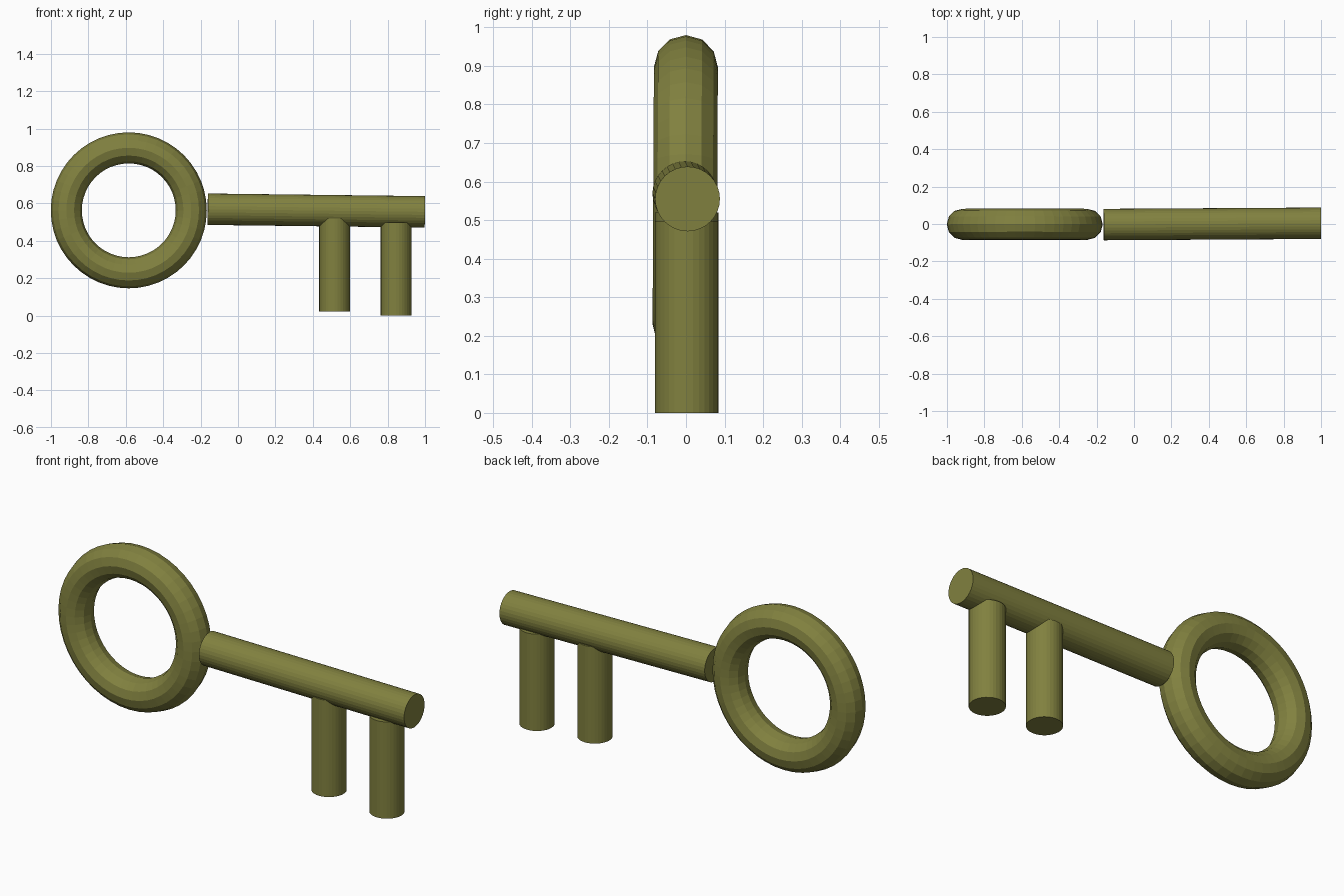
import bpy
from mathutils import Vector
from math import radians

if "Cube" in bpy.data.objects:
    bpy.data.objects.remove(bpy.data.objects["Cube"])

olive = bpy.data.materials.new("olive")
olive.diffuse_color = (0.22, 0.22, 0.05, 1)
olive.use_nodes = True
olive.node_tree.nodes["Principled BSDF"].inputs["Base Color"].default_value = olive.diffuse_color


def finish(name):
    ob = bpy.context.object
    ob.name = name
    ob.data.materials.append(olive)
    return ob


def rod(name, start, end, radius):
    """Capped 32-sided cylinder between two points."""
    a, b = Vector(start), Vector(end)
    bpy.ops.mesh.primitive_cylinder_add(vertices=32, radius=radius,
                                        depth=(b - a).length, location=(a + b) / 2)
    ob = finish(name)
    ob.rotation_euler = (b - a).to_track_quat('Z', 'Y').to_euler()
    return ob


# Ring-shaped handle, standing upright
bpy.ops.mesh.primitive_torus_add(major_segments=48, minor_segments=12,
                                 major_radius=0.334, minor_radius=0.083,
                                 location=(-0.584, -0.002, 0.563),
                                 rotation=(radians(89.7), 0, 0))
finish("bow_ring")

# Slightly sloping shaft
rod("shaft", (-0.162, -0.003, 0.569), (0.999, 0.004, 0.555), 0.084)

# Two teeth hanging from the shaft
for i, (x, bottom, top) in enumerate([(0.516, 0.023, 0.52), (0.845, 0.0, 0.497)], 1):
    rod(f"tooth_{i}", (x, 0.002, bottom), (x, 0.002, top), 0.082)
